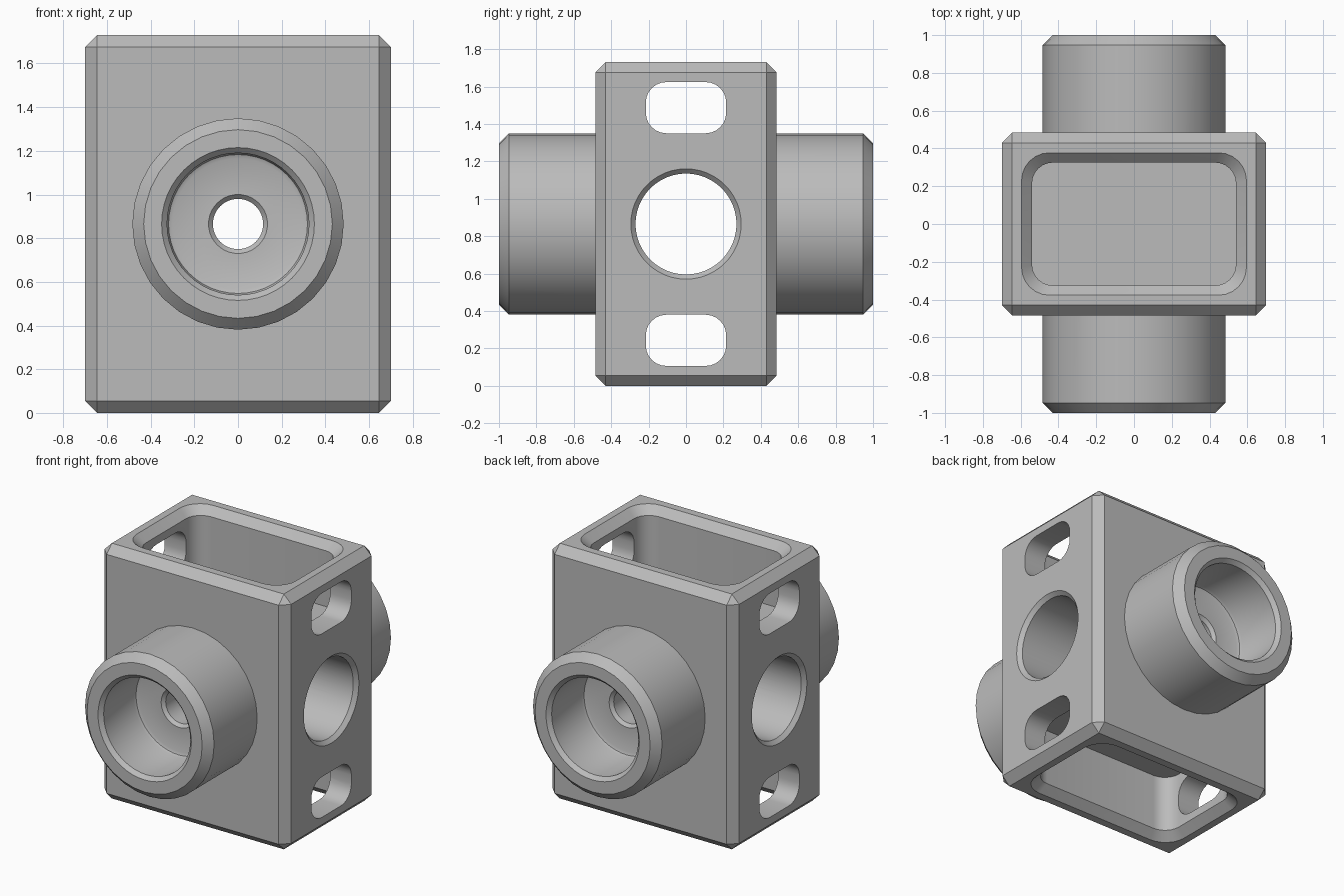
import bpy, bmesh
from math import cos, sin, pi
from mathutils import Matrix, Vector

cube = bpy.data.objects.get("Cube")
if cube:
    bpy.data.objects.remove(cube, do_unlink=True)

MID = 0.865      # height of the bore axes
TOP = 1.73

steel = bpy.data.materials.new("machined grey")
steel.use_nodes = True
steel.diffuse_color = (0.5, 0.5, 0.5, 1)
steel.node_tree.nodes["Principled BSDF"].inputs["Base Color"].default_value = (0.5, 0.5, 0.5, 1)

TO_X = Matrix.Translation((0, 0, MID)) @ Matrix.Rotation(pi / 2, 4, 'Y')
TO_Y = Matrix.Translation((0, 0, MID)) @ Matrix.Rotation(-pi / 2, 4, 'X')


def make_object(name, bm):
    bmesh.ops.recalc_face_normals(bm, faces=bm.faces)
    mesh = bpy.data.meshes.new(name)
    bm.to_mesh(mesh)
    bm.free()
    mesh.materials.append(steel)
    obj = bpy.data.objects.new(name, mesh)
    bpy.context.collection.objects.link(obj)
    return obj


def loft(name, sections, matrix, steps):
    """Stack rounded rectangles (height, half width, half depth, corner radius)."""
    bm = bmesh.new()
    rings = []
    for h, a, b, r in sections:
        ring = []
        for q, (sx, sy) in enumerate(((1, 1), (-1, 1), (-1, -1), (1, -1))):
            # full circles share their quadrant points
            for i in range(steps if r == a == b else steps + 1):
                t = (q + i / steps) * pi / 2
                p = Vector((sx * (a - r) + r * cos(t), sy * (b - r) + r * sin(t), h))
                ring.append(bm.verts.new(matrix @ p))
        rings.append(ring)
    for lo, hi in zip(rings, rings[1:]):
        n = len(lo)
        for i in range(n):
            j = (i + 1) % n
            bm.faces.new((lo[i], lo[j], hi[j], hi[i]))
    bm.faces.new(rings[0])
    bm.faces.new(rings[-1])
    return make_object(name, bm)


def turned(name, half_profile, matrix, steps):
    """Round part, mirrored about its middle, from (distance, radius) pairs."""
    profile = [(-d, r) for d, r in half_profile] + [(d, r) for d, r in reversed(half_profile)]
    return loft(name, [(d, r, r, r) for d, r in profile], matrix, steps)


def combine(body, tool, operation):
    mod = body.modifiers.new(tool.name, 'BOOLEAN')
    mod.object = tool
    mod.operation = operation
    mod.solver = 'EXACT'
    bpy.context.view_layer.objects.active = body
    bpy.ops.object.modifier_apply(modifier=mod.name)
    bpy.data.objects.remove(tool, do_unlink=True)


# Chamfered rectangular block
bm = bmesh.new()
bmesh.ops.create_cube(bm, size=1)
bmesh.ops.scale(bm, vec=(1.4, 0.97, TOP), verts=bm.verts)
bmesh.ops.translate(bm, vec=(0, 0, MID), verts=bm.verts)
bmesh.ops.bevel(bm, geom=bm.edges[:], offset=0.055, offset_type='OFFSET',
                segments=1, profile=0.5, affect='EDGES')
body = make_object("valve_block", bm)

# Round bosses on the front and back
combine(body, turned("bosses", [(1, 0.432), (0.947, 0.484)], TO_Y, 8), 'UNION')

# Stepped bore through the bosses, with a small fillet at its floor
combine(body, turned("stepped_bore",
                     [(1.01, 0.36), (0.975, 0.325), (0.655, 0.325), (0.638, 0.318),
                      (0.63, 0.3), (0.63, 0.135), (0.61, 0.115)], TO_Y, 12), 'DIFFERENCE')

# Chamfered cross bore from side to side
combine(body, turned("cross_bore", [(0.71, 0.305), (0.675, 0.27)], TO_X, 12), 'DIFFERENCE')

# Pockets in the top and bottom, and the slots that open them to the sides
for side in (1, -1):
    place = Matrix.Translation((0, 0, MID)) @ Matrix.Rotation(0 if side > 0 else pi, 4, 'X')
    pocket = loft("pocket", [(0.435, 0.54, 0.325, 0.11), (0.813, 0.54, 0.325, 0.11),
                             (0.875, 0.606, 0.387, 0.155)], place, 6)
    combine(body, pocket, 'DIFFERENCE')
    slot_place = Matrix.Translation((0, 0, side * 0.622)) @ TO_X
    slots = loft("slots", [(-0.8, 0.137, 0.215, 0.11), (0.8, 0.137, 0.215, 0.11)], slot_place, 6)
    combine(body, slots, 'DIFFERENCE')

# Smooth the round walls and keep the machined edges sharp
bpy.ops.object.select_all(action='DESELECT')
body.select_set(True)
bpy.context.view_layer.objects.active = body
bpy.ops.object.shade_smooth_by_angle(angle=pi / 6)
